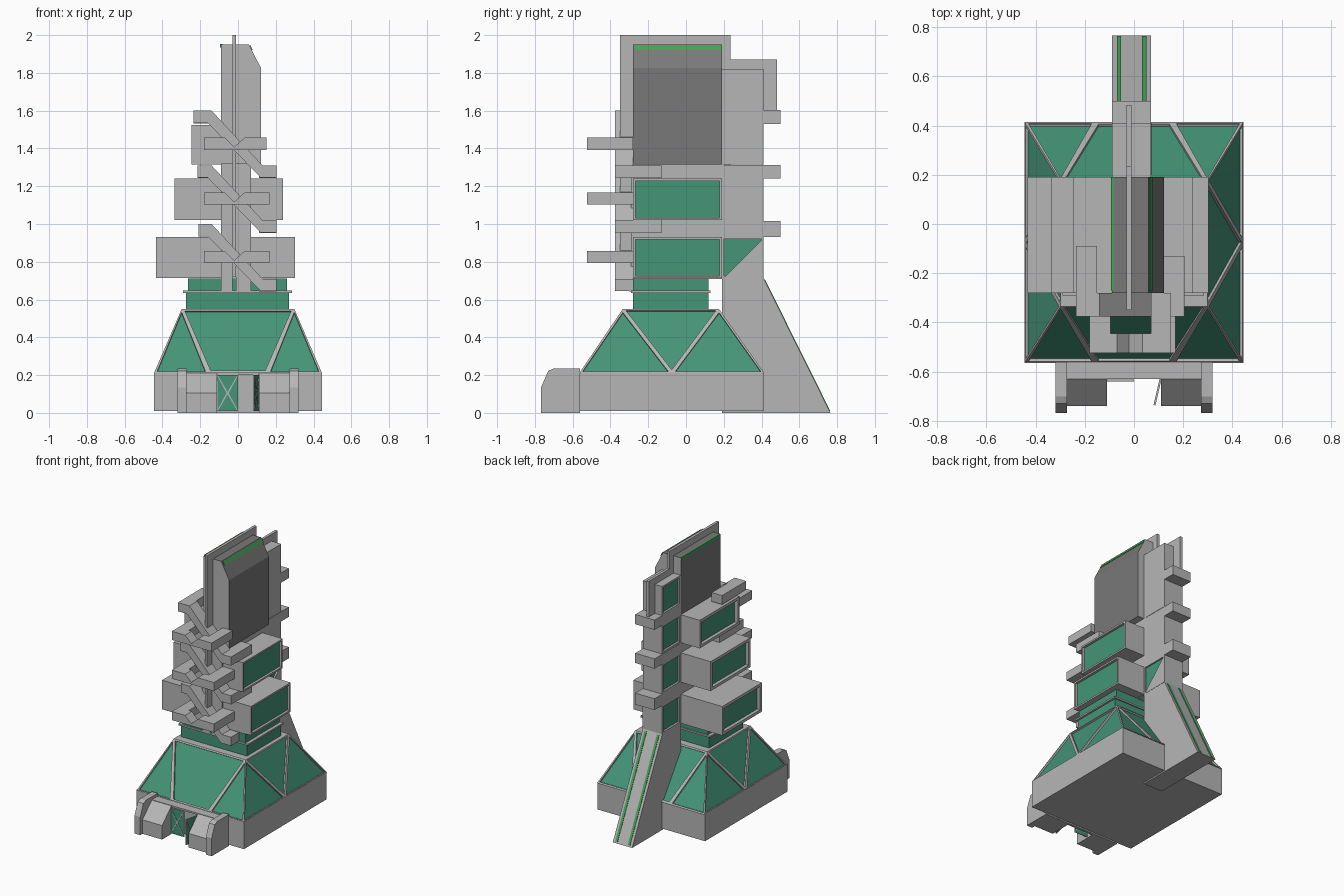
import bpy, bmesh
from mathutils import Vector

if "Cube" in bpy.data.objects:
    bpy.data.objects.remove(bpy.data.objects["Cube"])


def material(name, rgb):
    m = bpy.data.materials.new(name)
    m.diffuse_color = (*rgb, 1)
    m.use_nodes = True
    m.node_tree.nodes["Principled BSDF"].inputs["Base Color"].default_value = m.diffuse_color
    return m


GREY = material("light_grey", (0.47, 0.47, 0.47))
GREEN = material("green_glass", (0.058, 0.30, 0.19))
DARK = material("dark_grey", (0.19, 0.19, 0.19))
TRIM = material("bright_green", (0.06, 0.36, 0.10))


def finish(name, bm, *mats):
    me = bpy.data.meshes.new(name)
    bm.to_mesh(me)
    bm.free()
    for m in mats:
        me.materials.append(m)
    ob = bpy.data.objects.new(name, me)
    bpy.context.collection.objects.link(ob)
    return ob


def box_mesh(x, y, z):
    bm = bmesh.new()
    bmesh.ops.create_cube(bm, size=1)
    for v in bm.verts:
        v.co = [r[0] if c < 0 else r[1] for c, r in zip(v.co, (x, y, z))]
    return bm


def box(name, x, y, z, mat=GREY):
    return finish(name, box_mesh(x, y, z), mat)


def inset(bm, faces, thick, depth):
    """Sink the given faces and colour them with the second material."""
    bmesh.ops.inset_individual(bm, faces=faces, thickness=thick, depth=0)
    for f in faces:
        n = f.normal.copy()
        r = bmesh.ops.extrude_discrete_faces(bm, faces=[f])["faces"][0]
        bmesh.ops.translate(bm, verts=list(r.verts), vec=-n * depth)
        r.material_index = 1


def window_box(name, x, y, z, sides):
    """Box with sunk windows; sides lists (x direction, frame, depth)."""
    bm = box_mesh(x, y, z)
    bm.normal_update()
    for s, thick, depth in sides:
        inset(bm, [f for f in bm.faces if f.normal.x * s > 0.9 and f.calc_area() > 0.01][:1], thick, depth)
    return finish(name, bm, GREY, GREEN)


def prism(name, pts, lo, hi, axis, mats=(GREY,)):
    """Extrude an (x,z) profile along y or a (y,z) profile along x."""
    bm = bmesh.new()
    vs = [bm.verts.new((lo, a, b) if axis == "x" else (a, lo, b)) for a, b in pts]
    f = bm.faces.new(vs)
    r = bmesh.ops.extrude_face_region(bm, geom=[f])["geom"]
    d = Vector((hi - lo, 0, 0)) if axis == "x" else Vector((0, hi - lo, 0))
    bmesh.ops.translate(bm, verts=[v for v in r if isinstance(v, bmesh.types.BMVert)], vec=d)
    bmesh.ops.recalc_face_normals(bm, faces=bm.faces)
    return finish(name, bm, *mats)


# Base plinth
box("base", (-0.445, 0.445), (-0.565, 0.41), (0.01, 0.215))

# Glazed sloping storey: walls divided into triangles, each sunk as a pane
bm = bmesh.new()
low = [Vector(p) for p in ((-.445, -.565, .21), (.445, -.565, .21), (.445, .415, .21), (-.445, .415, .21))]
top = [Vector(p) for p in ((-.298, -.335, .55), (.298, -.335, .55), (.298, .175, .55), (-.298, .175, .55))]
panes = []


def add(*pts):
    return bm.faces.new([bm.verts.new(p) for p in pts])


for i in range(4):
    a, b, c, d = low[i], low[(i + 1) % 4], top[(i + 1) % 4], top[i]
    m1, m2 = (a.lerp(b, 0.325), a.lerp(b, 0.675)) if i % 2 == 0 else (a.lerp(b, .5),) * 2
    panes += [add(a, m1, d), add(m2, b, c)]
    panes.append(add(m1, m2, c, d) if m1 != m2 else add(m1, c, d))
add(*top)
add(*low[::-1])
bmesh.ops.remove_doubles(bm, verts=bm.verts, dist=1e-4)
bm.normal_update()
inset(bm, panes, 0.02, 0.012)
finish("sloping_storey", bm, GREY, GREEN)

# Green tiers with slab between
box("lower_tier", (-0.275, 0.27), (-0.28, 0.12), (0.55, 0.637), GREEN)
box("tier_slab", (-0.29, 0.285), (-0.29, 0.13), (0.635, 0.647))
box("upper_tier", (-0.265, 0.26), (-0.28, 0.12), (0.645, 0.712), GREEN)

# Central core and front pilasters
box("core", (-0.09, 0.07), (-0.28, 0.2), (0.71, 1.4))
for n, x in (("left", (-0.09, -0.03)), ("right", (-0.01, 0.07))):
    box("front_pilaster_" + n, x, (-0.29, -0.2), (0.645, 1.32))

# Cantilevered room blocks with windows in their ends
Y = (-0.28, 0.19)
for i, (x0, x1, z0, z1) in enumerate(((-.433, .303, .713, .93), (-.337, .237, 1.02, 1.24), (-.247, .1, 1.315, 1.525))):
    ends = [(-1, 0.03, 0.025)] + ([(1, 0.018, 0.018)] if i < 2 else [])
    window_box(f"room_block_{i + 1}", (x0, x1), Y, (z0, z1), ends)

# Tall upper slab, dark on sides and top
slab = prism("upper_slab", [(-.09, 1.315), (.122, 1.315), (.122, 1.825), (.058, 1.95), (-.09, 1.95)],
             -0.28, 0.19, "y", (GREY, DARK))
for p in slab.data.polygons:
    if abs(p.normal.y) < 0.5 and p.normal.z > -0.5:
        p.material_index = 1
prism("slab_trim_right", [(.062, 1.945), (.075, 1.92), (.078, 1.922), (.065, 1.948)], -0.27, 0.19, "y", (TRIM,))
box("slab_trim_left", (-0.094, -0.082), (-0.27, 0.19), (1.935, 1.953), TRIM)

# Thin crest fins
box("crest_fin", (-0.03, -0.01), (-0.35, 0.235), (1.3, 2.0))
box("front_fin", (-0.03, -0.01), (-0.35, -0.28), (0.72, 1.4))
box("rear_fin", (-0.03, -0.01), (0.2, 0.483), (1.58, 1.87))

# Rear column storeys with windows, and brackets between them
for i, z in enumerate(((0.713, 0.93), (1.015, 1.24), (1.315, 1.53), (1.6, 1.82))):
    sides = [(-1, 0.02, 0.015)] + ([(1, 0.015, 0.01)] if i == 0 else [])
    window_box(f"rear_storey_{i + 1}", (-0.09, 0.07), (0.19, 0.41), z, sides)
    if i < 3:
        box(f"rear_bracket_{i + 1}", (-0.09, 0.07), (0.19, 0.5), (z[1], z[1] + 0.085 if i == 0 else z[1] + 0.073))

# Rear buttress with gusset and green strips down its slope
prism("buttress", [(.19, 0), (.765, 0), (.41, .715), (.19, .715)], -0.09, 0.07, "x")
prism("buttress_gusset", [(.2, .713), (.41, .713), (.41, .925)], 0.05, 0.072, "x")
for n, x in (("left", -0.07), ("right", 0.033)):
    prism("buttress_strip_" + n, [(.76, .01), (.763, .012), (.418, .707), (.415, .705)], x, x + 0.018, "x", (TRIM,))

# Front zigzag ramps, their side returns and projecting landings
for i, (t, xl) in enumerate(((1.6, -.235), (1.31, -.215), (1.0, -.21))):
    prism(f"zigzag_ramp_{i + 1}",
          [(xl, t), (-.14, t), (.13, t - .29), (.205, t - .29), (.205, t - .355), (.12, t - .355), (-.16, t - .065), (xl, t - .065)],
          -0.375, -0.28, "y")
    box(f"left_return_{i + 1}", (xl, -0.15), (-0.30, -0.09), (t - .067, t))
    box(f"right_return_{i + 1}", (0.11, 0.205), (-0.30, -0.13), (t - .357, t - .29))
    z = (t - .207, t - .143)
    xr = 0.15 if i == 0 else 0.168
    box(f"landing_arm_left_{i + 1}", (-0.18, -0.095), (-0.45, -0.28), z)
    box(f"landing_arm_right_{i + 1}", (0.07, xr), (-0.45, -0.28), z)
    prism(f"landing_front_{i + 1}",
          [(-.18, z[1]), (-.07, z[1]), (-.02, z[0] + .015), (.035, z[1]), (xr, z[1]), (xr, z[0]), (-.18, z[0])],
          -0.525, -0.445, "y")

# Entrance: lintel, piers and sloped wings mirrored about the doorway
box("entrance_lintel", (-0.28, 0.275), (-0.63, -0.56), (0.2, 0.213))
box("entrance_back_wall", (-0.11, 0.11), (-0.58, -0.56), (0.0, 0.2))
for n, s in (("left", -1), ("right", 1)):
    prism(f"pier_{n}", [(-.56, 0), (-.767, 0), (-.767, .135), (-.73, .222), (-.7, .235), (-.56, .235)],
          s * 0.272, s * 0.319, "x")
    prism(f"wing_{n}", [(-.56, 0), (-.74, 0), (-.74, .105), (-.63, .21), (-.56, .21)], s * 0.11, s * 0.275, "x")


# Latticed doors, right one swung open
def door(name):
    bm = box_mesh((0, 0.11), (-0.008, 0), (0.01, 0.2))
    bm.normal_update()
    front = [f for f in bm.faces if abs(f.normal.y) > 0.9]
    tris = bmesh.ops.poke(bm, faces=front)["faces"]
    bm.normal_update()
    inset(bm, tris, 0.006, 0.002)
    return finish(name, bm, GREY, GREEN)


door("door_left").location = (-0.11, -0.632, 0)
right = door("door_right")
right.location = (0.112, -0.63, 0)
right.rotation_euler.z = -1.8
